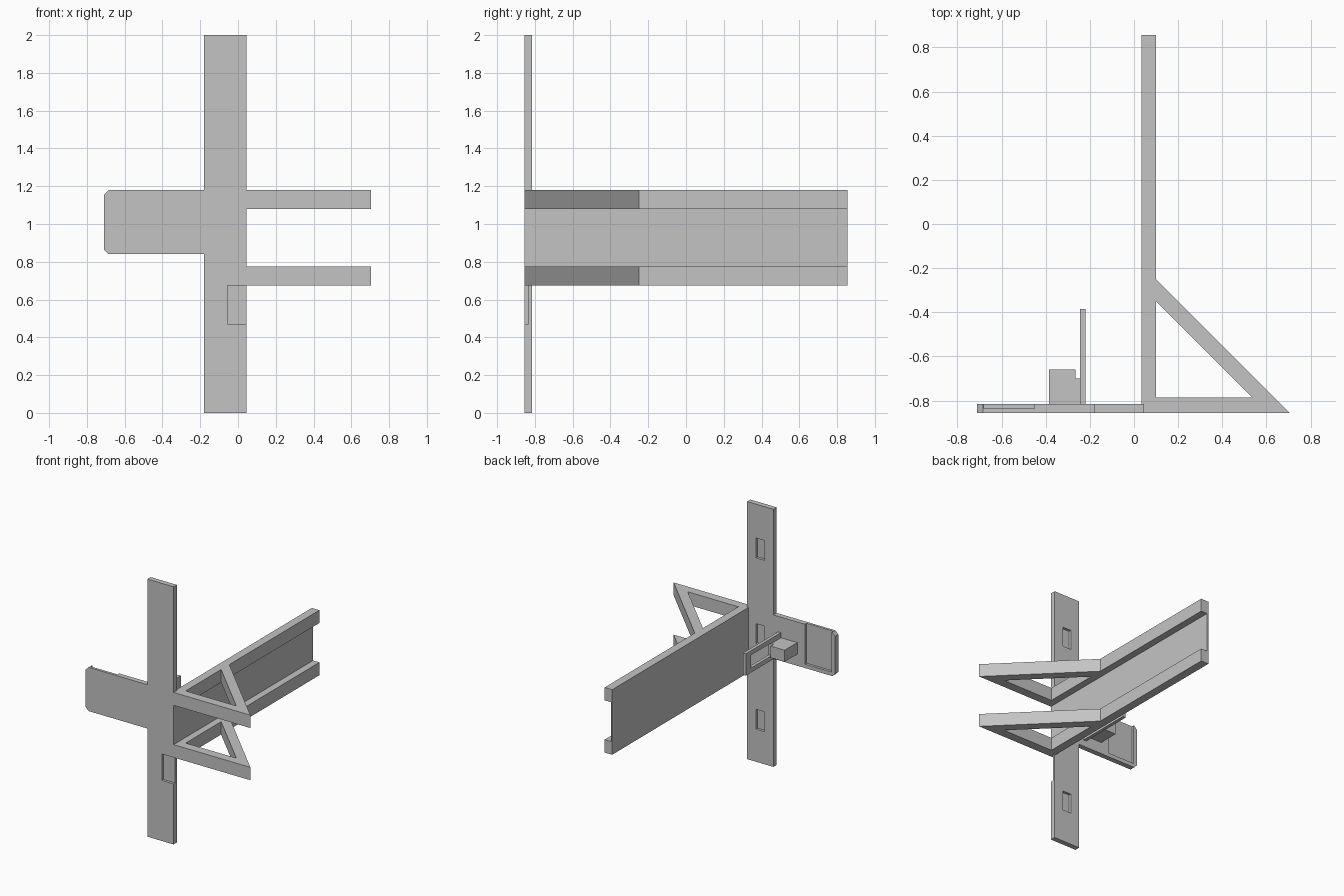
import bpy
import bmesh
from mathutils import Vector

cube = bpy.data.objects.get("Cube")
if cube:
    bpy.data.objects.remove(cube, do_unlink=True)

GREY = (0.55, 0.55, 0.55, 1)
grey = bpy.data.materials.new("plain grey")
grey.use_nodes = True
grey.diffuse_color = GREY
grey.node_tree.nodes["Principled BSDF"].inputs["Base Color"].default_value = GREY


def prism(name, points, axis, low, high):
    """Extrude a flat outline along an axis; points hold the other two coordinates."""
    place = {
        "x": lambda a, b: (low, a, b),
        "y": lambda a, b: (a, low, b),
        "z": lambda a, b: (a, b, low),
    }[axis]
    bm = bmesh.new()
    face = bm.faces.new([bm.verts.new(place(a, b)) for a, b in points])
    grown = bmesh.ops.extrude_face_region(bm, geom=[face])["geom"]
    shift = Vector([high - low if a == axis else 0 for a in "xyz"])
    bmesh.ops.translate(bm, vec=shift, verts=[g for g in grown if isinstance(g, bmesh.types.BMVert)])
    bmesh.ops.recalc_face_normals(bm, faces=bm.faces)
    mesh = bpy.data.meshes.new(name)
    bm.to_mesh(mesh)
    bm.free()
    mesh.materials.append(grey)
    obj = bpy.data.objects.new(name, mesh)
    bpy.context.collection.objects.link(obj)
    return obj


def box(name, x, y, z):
    return prism(name, [(x[0], y[0]), (x[1], y[0]), (x[1], y[1]), (x[0], y[1])], "z", *z)


def cut(obj, x, y, z):
    """Cut a box-shaped pocket or window out of a part."""
    cutter = box("cutter", x, y, z)
    cutter.hide_render = True
    mod = obj.modifiers.new("pocket", "BOOLEAN")
    mod.operation = "DIFFERENCE"
    mod.solver = "EXACT"
    mod.object = cutter
    bpy.context.view_layer.objects.active = obj
    bpy.ops.object.modifier_apply(modifier=mod.name)
    bpy.data.objects.remove(cutter, do_unlink=True)


FRONT, BACK, MID = -0.855, -0.815, -0.835
LOW, HIGH = 0.675, 1.18      # channel height range
FLANGE = 0.1

# Upright plate with a side arm that has clipped corners
arm_low, clip, tip = 0.84, 0.025, -0.71
plate = prism("upright_plate", [
    (-0.18, 0), (0.045, 0), (0.045, 2), (-0.18, 2),
    (-0.18, HIGH), (tip + clip, HIGH), (tip, HIGH - clip),
    (tip, arm_low + clip), (tip + clip, arm_low), (-0.18, arm_low),
], "y", FRONT, BACK)

# Three shallow pockets in the back of the upright
for z in (0.33, 0.995, 1.66):
    cut(plate, (-0.105, -0.03), (MID, -0.7), (z - 0.077, z + 0.077))
# Arm pocket open at the top, and front pocket open at the side
cut(plate, (-0.68, -0.45), (MID, -0.7), (0.87, 1.3))
cut(plate, (-0.055, 0.1), (-0.9, MID), (0.47, LOW))

# Long channel with a thin web and two flanges
prism("channel_rail", [
    (0.035, LOW), (0.1, LOW), (0.1, LOW + FLANGE), (0.046, LOW + FLANGE),
    (0.046, HIGH - FLANGE), (0.1, HIGH - FLANGE), (0.1, HIGH), (0.035, HIGH),
], "y", FRONT, -FRONT)

# Open triangular braces, one on each flange
for name, z in (("lower_brace", LOW), ("upper_brace", HIGH - FLANGE)):
    prism(name, [
        (0.1, FRONT), (0.705, FRONT), (0.1, -0.25),
        (0.1, -0.35), (0.535, -0.785), (0.1, -0.785),
    ], "z", z, z + FLANGE)

# Latch block with a step, beside a windowed tab
prism("latch_block", [
    (-0.385, BACK), (-0.245, BACK), (-0.245, -0.7),
    (-0.265, -0.7), (-0.265, -0.66), (-0.385, -0.66),
], "z", 0.93, 1.02)
tab = box("latch_tab", (-0.245, -0.22), (BACK, -0.385), (0.89, 1.06))
cut(tab, (-0.3, -0.2), (-0.7, -0.45), (0.925, 1.025))
